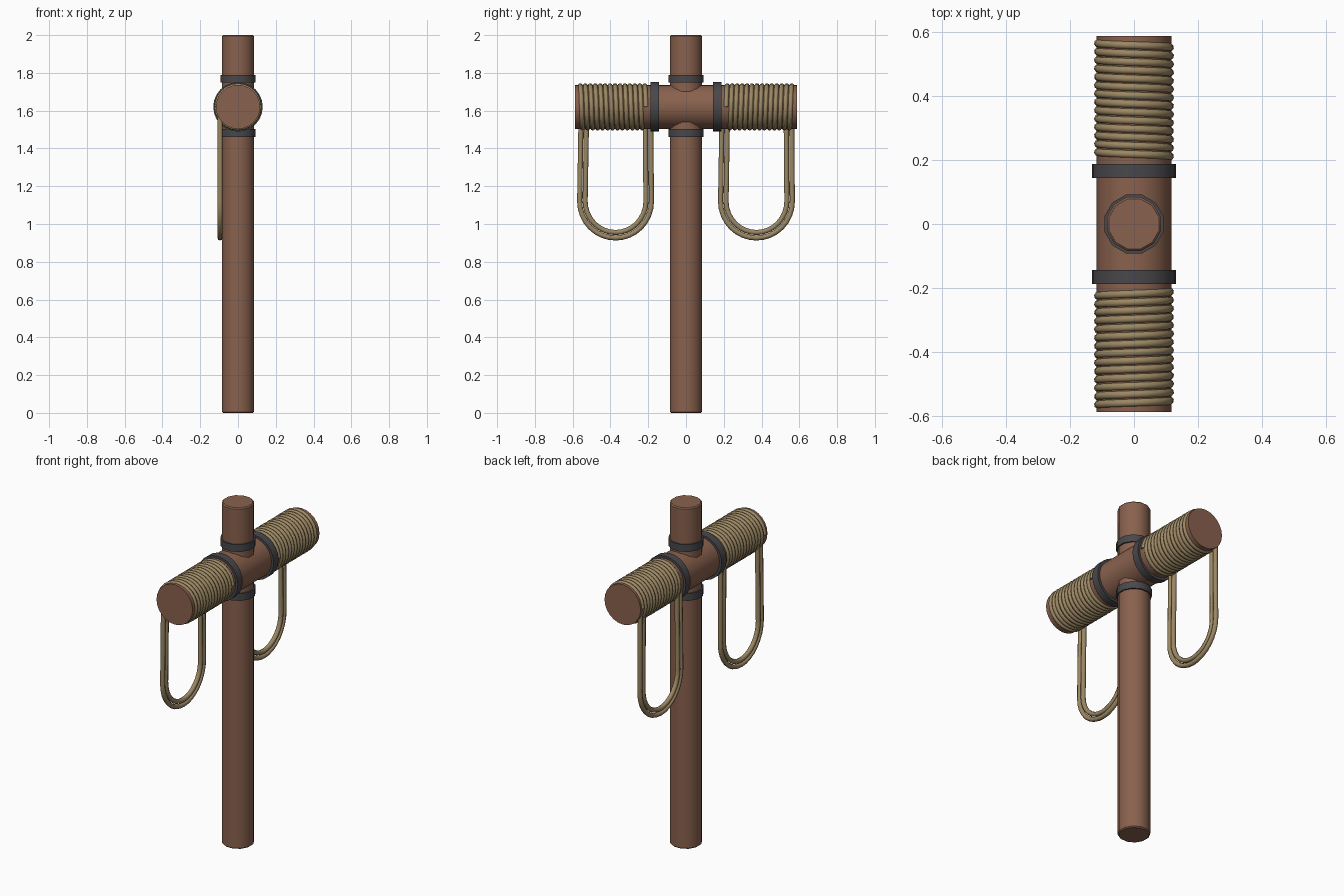
import bpy
import math

if "Cube" in bpy.data.objects:
    bpy.data.objects.remove(bpy.data.objects["Cube"])

BEAM_Z = 1.62


def material(name, rgb):
    m = bpy.data.materials.new(name)
    m.diffuse_color = (*rgb, 1.0)
    m.use_nodes = True
    m.node_tree.nodes["Principled BSDF"].inputs["Base Color"].default_value = m.diffuse_color
    return m


WOOD = material("brown_wood", (0.25, 0.12, 0.075))
ROPE = material("tan_rope", (0.33, 0.245, 0.125))
IRON = material("dark_iron", (0.065, 0.065, 0.072))


def smooth(ob, angle):
    bpy.ops.object.select_all(action='DESELECT')
    ob.select_set(True)
    bpy.context.view_layer.objects.active = ob
    bpy.ops.object.shade_smooth_by_angle(angle=math.radians(angle))


def cylinder(name, r, length, loc, sides, mat, along_y=False, bevel=0.0):
    rot = (math.pi / 2, 0, 0) if along_y else (0, 0, math.pi / sides)
    bpy.ops.mesh.primitive_cylinder_add(vertices=sides, radius=r, depth=length,
                                        location=loc, rotation=rot)
    ob = bpy.context.object
    ob.name = name
    ob.data.materials.append(mat)
    if bevel:
        b = ob.modifiers.new("bevel", 'BEVEL')
        b.width = bevel
        b.segments = 1
        b.limit_method = 'ANGLE'
        b.angle_limit = math.radians(60)
    smooth(ob, 40)
    return ob


def rope(name, points, r):
    cu = bpy.data.curves.new(name, 'CURVE')
    cu.dimensions = '3D'
    cu.bevel_depth = r
    cu.bevel_resolution = 2
    cu.use_fill_caps = True
    sp = cu.splines.new('POLY')
    sp.points.add(len(points) - 1)
    for p, co in zip(sp.points, points):
        p.co = (*co, 1.0)
    ob = bpy.data.objects.new(name, cu)
    bpy.context.collection.objects.link(ob)
    cu.materials.append(ROPE)
    bpy.ops.object.select_all(action='DESELECT')
    ob.select_set(True)
    bpy.context.view_layer.objects.active = ob
    bpy.ops.object.convert(target='MESH')
    smooth(bpy.context.object, 60)


# Upright post and horizontal beam
cylinder("post", 0.087, 2.0, (0, 0, 1.0), 12, WOOD, bevel=0.006)
cylinder("crossbeam", 0.117, 1.176, (0, 0, BEAM_Z), 24, WOOD, along_y=True)

# Iron bands around the post
for name, z in (("post_band_upper", 1.769), ("post_band_lower", 1.482)):
    cylinder(name, 0.0955, 0.042, (0, 0, z), 12, IRON)

for side, s in (("left", -1), ("right", 1)):
    # Iron band around the beam
    cylinder("beam_band_" + side, 0.131, 0.045, (0, s * 0.166, BEAM_Z), 24, IRON,
             along_y=True)

    # Rope wound round the beam
    turns, per = 13.5, 24
    n = int(turns * per)
    coil = []
    for i in range(n + 1):
        a = 2 * math.pi * i / per
        coil.append((0.1125 * math.cos(a), s * (0.212 + 0.354 * i / n),
                     BEAM_Z + 0.1125 * math.sin(a)))
    rope("rope_coil_" + side, coil, 0.0128)

    # Two hanging loops of rope
    for label, half, depth in (("outer", 0.19, 0.194), ("inner", 0.161, 0.165)):
        cy, cz, x = s * 0.373, 1.12, -0.095
        path = [(x, cy - (half - 0.008) * 1.0, 1.60)]
        for i in range(17):
            a = math.pi + math.pi * i / 16
            path.append((x, cy + half * math.cos(a), cz + depth * math.sin(a)))
        path.append((x, cy + half - 0.004, 1.60))
        rope("rope_loop_%s_%s" % (label, side), path, 0.0135)
